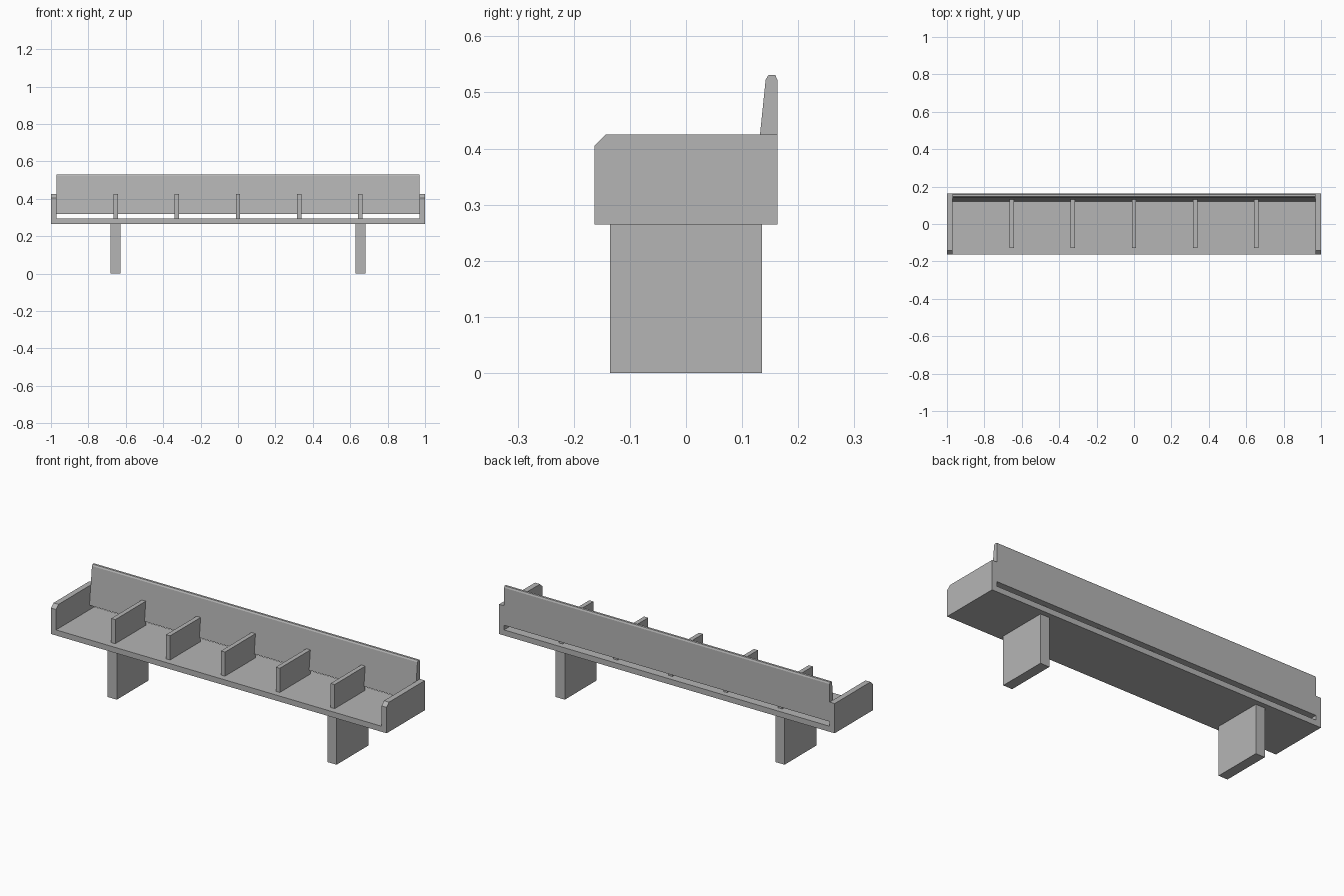
import bpy
import bmesh
from mathutils import Vector

cube = bpy.data.objects.get("Cube")
if cube:
    bpy.data.objects.remove(cube, do_unlink=True)

grey = bpy.data.materials.new("plain grey")
grey.use_nodes = True
colour = (0.46, 0.46, 0.46, 1)
grey.diffuse_color = colour
grey.node_tree.nodes["Principled BSDF"].inputs["Base Color"].default_value = colour

DEPTH = 0.163       # half depth of the tray
INNER = 0.97        # half width between the armrests
BASE, SEAT, ARM = 0.265, 0.295, 0.425


def prism(name, profile, axis, start, end, bevel_rule=None, width=0.02):
    """Extrude a profile along x (profile is y, z) or y (profile is x, z)."""
    def place(p, t):
        return Vector((t, *p)) if axis == "x" else Vector((p[0], t, p[1]))

    bm = bmesh.new()
    face = bm.faces.new([bm.verts.new(place(p, start)) for p in profile])
    new = bmesh.ops.extrude_face_region(bm, geom=[face])["geom"]
    move = place((0, 0), end - start)
    bmesh.ops.translate(bm, vec=move, verts=[v for v in new if isinstance(v, bmesh.types.BMVert)])
    bmesh.ops.recalc_face_normals(bm, faces=bm.faces)
    if bevel_rule:
        edges = [e for e in bm.edges if all(bevel_rule(v.co) for v in e.verts)]
        bmesh.ops.bevel(bm, geom=edges, offset=width, segments=1, affect="EDGES")
    mesh = bpy.data.meshes.new(name)
    bm.to_mesh(mesh)
    bm.free()
    mesh.materials.append(grey)
    obj = bpy.data.objects.new(name, mesh)
    bpy.context.collection.objects.link(obj)
    return obj


def rect(a0, a1, z0, z1):
    return [(a0, z0), (a1, z0), (a1, z1), (a0, z1)]


# Seat and armrests as one U-shaped tray, front top corners chamfered
half = [(1, BASE), (1, ARM), (INNER, ARM), (INNER, SEAT)]
tray = half + [(-x, z) for x, z in reversed(half)]
prism("seat_tray", tray, "y", -DEPTH, DEPTH,
      lambda co: co.y < 0 and co.z > ARM - 0.001)

# Leaning backrest with a rounded top, raised above the seat by a slot
back = [(DEPTH, 0.32), (DEPTH, 0.522), (0.159, 0.531), (0.147, 0.531),
        (0.142, 0.523), (0.121, 0.32)]
prism("backrest", back, "x", -INNER, INNER)

# Dividers between the places
for i in range(-2, 3):
    x = i * 0.327
    prism(f"divider_{i + 3}", rect(-0.128, 0.132, SEAT, ARM), "x", x - 0.012, x + 0.012)

# Slab legs
for side, name in ((1, "left_leg"), (-1, "right_leg")):
    x = side * 0.655
    prism(name, rect(-0.135, 0.135, 0, BASE), "x", x - 0.027, x + 0.027)
